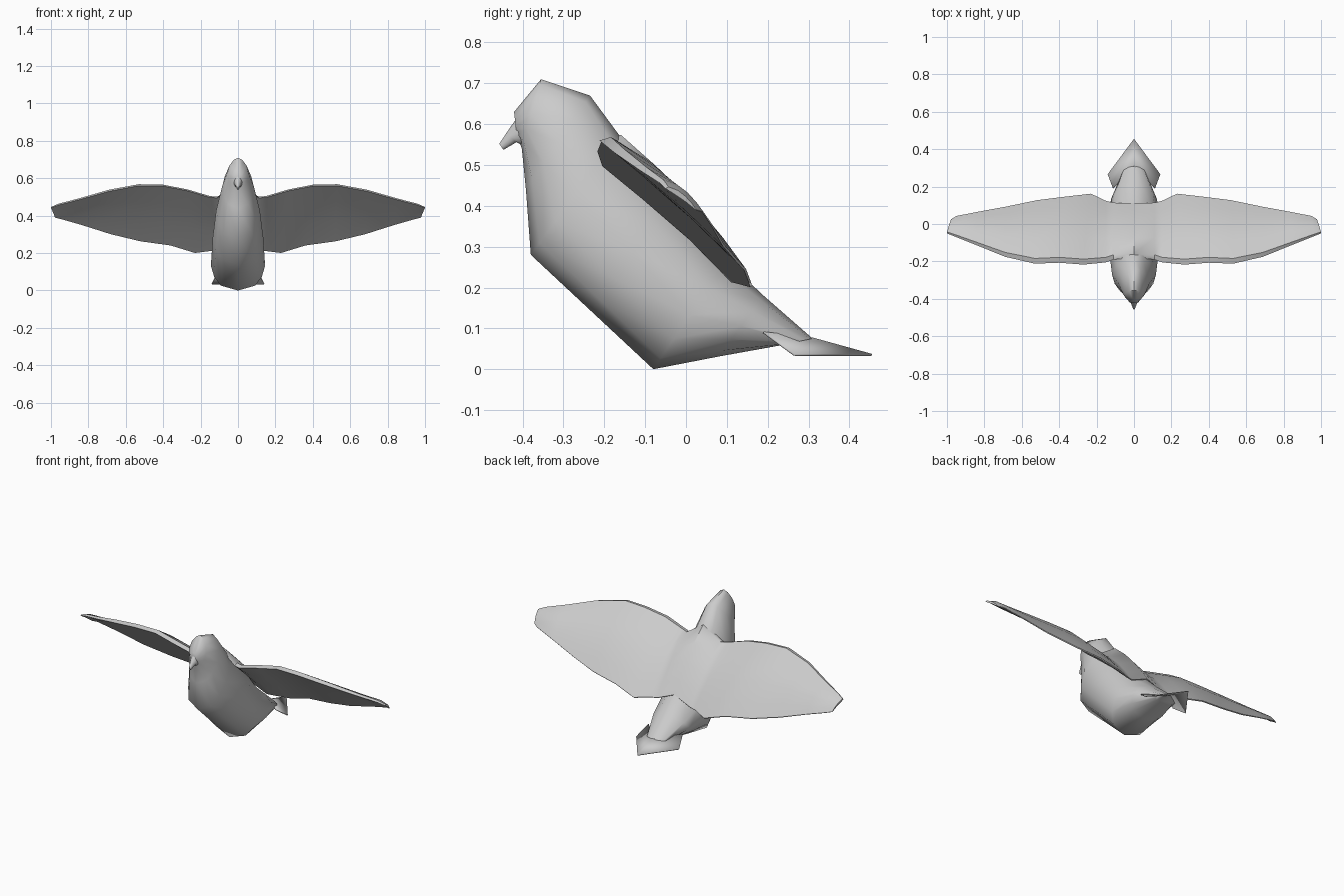
import bpy, bmesh, math
from mathutils import Vector

cube = bpy.data.objects.get("Cube")
if cube:
    bpy.data.objects.remove(cube)

# One plain grey for the whole bird
grey = bpy.data.materials.new("plain_grey")
grey.use_nodes = True
grey.diffuse_color = (0.6, 0.6, 0.6, 1)
bsdf = grey.node_tree.nodes["Principled BSDF"]
bsdf.inputs["Base Color"].default_value = (0.6, 0.6, 0.6, 1)
bsdf.inputs["Roughness"].default_value = 0.8


def finish(name, bm, angle):
    bmesh.ops.recalc_face_normals(bm, faces=bm.faces)
    me = bpy.data.meshes.new(name)
    bm.to_mesh(me)
    bm.free()
    me.materials.append(grey)
    ob = bpy.data.objects.new(name, me)
    bpy.context.collection.objects.link(ob)
    bpy.ops.object.select_all(action='DESELECT')
    ob.select_set(True)
    bpy.context.view_layer.objects.active = ob
    bpy.ops.object.shade_smooth_by_angle(angle=math.radians(angle))
    return ob


def loft(name, rings, angle):
    """Skin a list of equal closed rings and cap both ends."""
    bm = bmesh.new()
    vs = [[bm.verts.new(p) for p in ring] for ring in rings]
    n = len(vs[0])
    for a, b in zip(vs, vs[1:]):
        for i in range(n):
            j = (i + 1) % n
            bm.faces.new((a[i], a[j], b[j], b[i]))
    bm.faces.new(vs[0])
    bm.faces.new(vs[-1])
    return finish(name, bm, angle)


def body_ring(by, bz, ty, tz, w):
    """Symmetric ring between a belly point and a back point."""
    half = [(0.1, 0.64), (0.28, 0.88), (0.5, 1.0), (0.75, 0.82), (0.93, 0.42)]
    b, t = Vector((0, by, bz)), Vector((0, ty, tz))
    side = [b.lerp(t, k) + Vector((w * f, 0, 0)) for k, f in half]
    other = [Vector((-p.x, p.y, p.z)) for p in reversed(side)]
    return [b] + side + [t] + other


# Body: belly y, z, back y, z, half width, from forehead to rump
body = [
    (-0.415, 0.575, -0.421, 0.63, 0.024),
    (-0.402, 0.54, -0.355, 0.71, 0.056),
    (-0.392, 0.44, -0.235, 0.67, 0.085),
    (-0.38, 0.28, -0.165, 0.575, 0.117),
    (-0.23, 0.14, -0.03, 0.43, 0.135),
    (-0.08, 0.0, 0.10, 0.265, 0.145),
    (0.08, 0.031, 0.19, 0.18, 0.122),
    (0.23, 0.058, 0.31, 0.075, 0.065),
]
loft("body", [body_ring(*s) for s in body], 55)

# Small hooked beak
beak = [
    (-0.395, 0.545, -0.418, 0.61, 0.024),
    (-0.415, 0.556, -0.440, 0.578, 0.015),
    (-0.447, 0.537, -0.457, 0.552, 0.005),
]
loft("beak", [body_ring(*s) for s in beak], 50)


def wing_ring(xl, ly, lz, xt, ty, tz, camber):
    """Cambered aerofoil from leading point to trailing point."""
    prof = [(0, 0), (0.035, 0.65), (0.3, 1.15), (0.55, 1.05), (0.8, 0.6),
            (1, 0.08), (1, -0.08), (0.65, 0.12), (0.3, 0.1)]
    a, c = Vector((xl, ly, lz)), Vector((xt, ty, tz))
    n = Vector((0, lz - tz, ty - ly)).normalized()
    return [a.lerp(c, u) + n * camber * h for u, h in prof]


# Wing: leading x, y, z, trailing x, y, z, camber, from spine to tip
wing = [
    (0.00, -0.18, 0.575, 0.00, 0.11, 0.262, 0.022),
    (0.11, -0.19, 0.495, 0.11, 0.112, 0.215, 0.034),
    (0.15, -0.205, 0.497, 0.15, 0.122, 0.213, 0.036),
    (0.27, -0.217, 0.533, 0.23, 0.16, 0.203, 0.038),
    (0.40, -0.207, 0.558, 0.36, 0.145, 0.243, 0.038),
    (0.53, -0.212, 0.560, 0.52, 0.125, 0.265, 0.038),
    (0.69, -0.175, 0.530, 0.68, 0.092, 0.303, 0.034),
    (0.85, -0.11, 0.485, 0.83, 0.065, 0.350, 0.024),
    (0.96, -0.066, 0.457, 0.95, 0.042, 0.384, 0.018),
    (1.00, -0.05, 0.442, 0.978, 0.025, 0.390, 0.012),
]
half = [wing_ring(*s) for s in wing]
mirrored = [[Vector((-p.x, p.y, p.z)) for p in r] for r in reversed(half[1:])]
loft("wings", mirrored + half, 40)

# Tail: thin folded diamond fan
bm = bmesh.new()
tip = bm.verts.new((0, 0.455, 0.035))
root = bm.verts.new((0, 0.31, 0.075))
for s in (1, -1):
    corner = bm.verts.new((s * 0.14, 0.265, 0.035))
    inner = bm.verts.new((s * 0.112, 0.19, 0.09))
    bm.faces.new((root, tip, corner))
    bm.faces.new((root, corner, inner))
tail = finish("tail", bm, 30)
mod = tail.modifiers.new("thickness", 'SOLIDIFY')
mod.thickness = 0.005
mod.offset = 0
